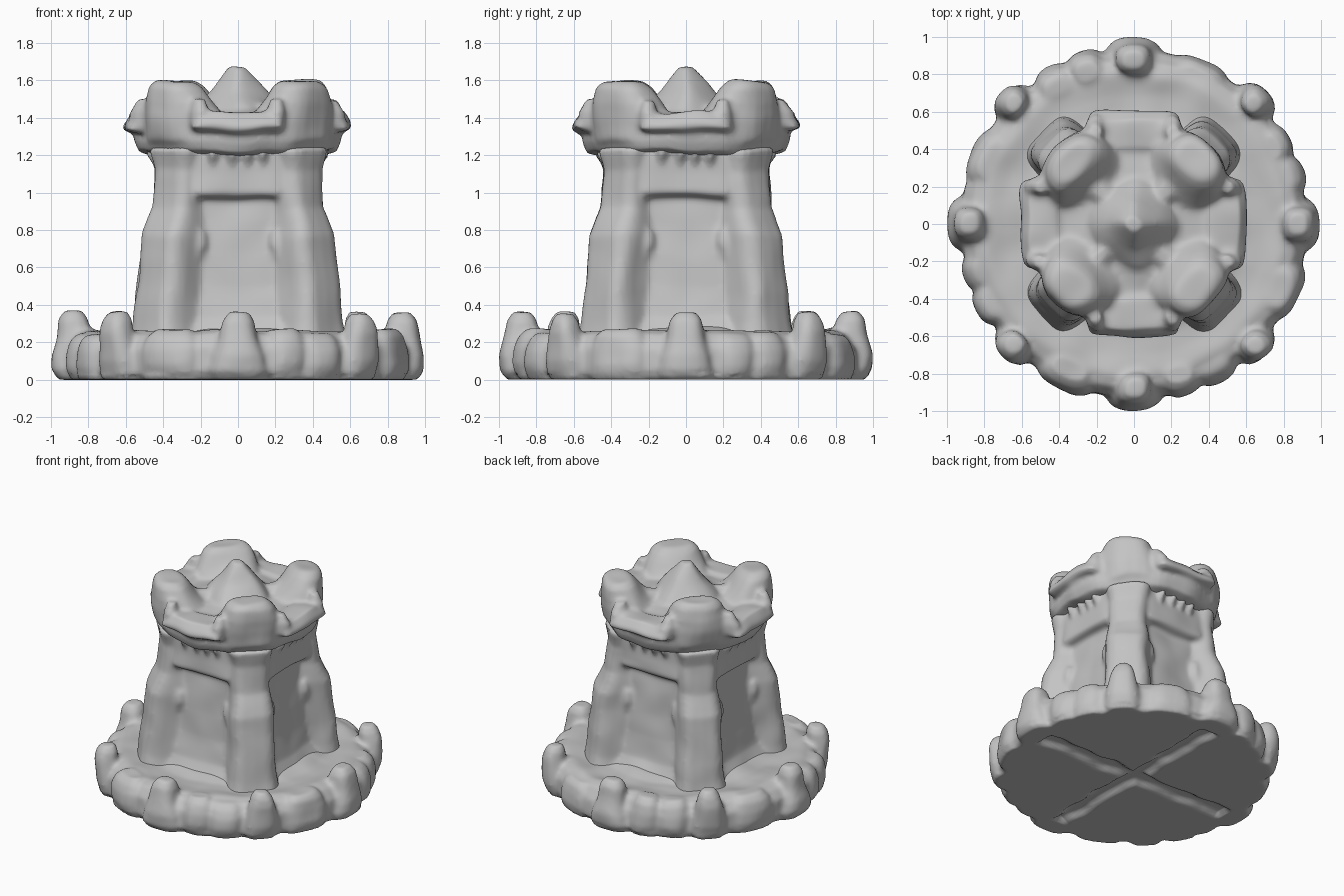
import bpy, bmesh, math, random
from mathutils import noise

random.seed(4)
cube = bpy.data.objects.get("Cube")
if cube:
    bpy.data.objects.remove(cube, do_unlink=True)

GREY = (0.55, 0.55, 0.55, 1)
stone = bpy.data.materials.new("grey stone")
stone.use_nodes = True
stone.diffuse_color = GREY
stone.node_tree.nodes["Principled BSDF"].inputs["Base Color"].default_value = GREY


def loft(bm, angle, sections, shift=0, power=2, sides=24):
    """Closed loft; each section is (height, distance out, half depth, half width)."""
    ca, sa = math.cos(math.radians(angle)), math.sin(math.radians(angle))
    rings = []
    for z, out, depth, width in sections:
        ring = []
        for i in range(sides):
            a = math.tau * i / sides
            c, s = math.cos(a), math.sin(a)
            u = out + depth * math.copysign(abs(c) ** (2 / power), c)
            v = shift + width * math.copysign(abs(s) ** (2 / power), s)
            ring.append(bm.verts.new((u * ca - v * sa, u * sa + v * ca, z)))
        rings.append(ring)
    for low, high in zip(rings, rings[1:]):
        for i in range(sides):
            j = (i + 1) % sides
            bm.faces.new((low[i], low[j], high[j], high[i]))
    bm.faces.new(rings[0][::-1])
    bm.faces.new(rings[-1])


def turned(bm, profile):
    """Round body from (height, radius) pairs."""
    loft(bm, 0, [(z, 0, r, r) for z, r in profile], sides=64)


def sculpt(name, bm, rounds=6, rough=0.012, grooves=False):
    """Fuse the pieces, soften them and give the surface a worn look."""
    bmesh.ops.recalc_face_normals(bm, faces=bm.faces)
    mesh = bpy.data.meshes.new(name)
    bm.to_mesh(mesh)
    bm.free()
    mesh.materials.append(stone)
    obj = bpy.data.objects.new(name, mesh)
    bpy.context.collection.objects.link(obj)
    fuse = obj.modifiers.new("fuse", 'REMESH')
    fuse.mode = 'VOXEL'
    fuse.voxel_size = 0.017
    soften = obj.modifiers.new("soften", 'SMOOTH')
    soften.factor = 0.5
    soften.iterations = rounds
    dg = bpy.context.evaluated_depsgraph_get()
    baked = bpy.data.meshes.new_from_object(obj.evaluated_get(dg))
    obj.modifiers.clear()
    obj.data = baked
    if not baked.materials:
        baked.materials.append(stone)
    for v in baked.vertices:
        p = v.co.copy()
        if p.z > 0.03:
            v.co += noise.noise_vector(p * 5) * rough
        elif grooves and p.length < 0.8:
            # worn shallow cross cut into the underside
            near = min(abs(p.x), abs(p.y)) + 0.03 * noise.noise(p * 6)
            v.co.z += 0.035 * max(0, min(1, (0.07 - near) / 0.04))
    for poly in baked.polygons:
        poly.use_smooth = True
    return obj


QUARTERS = (0, 90, 180, 270)

# Round base with broad rim stones and eight knobs
bm = bmesh.new()
turned(bm, [(0, 0.9), (0.05, 0.925), (0.17, 0.92), (0.24, 0.87), (0.265, 0.8),
            (0.25, 0.7), (0.25, 0.6), (0.28, 0.5)])
for q in QUARTERS:
    loft(bm, q, [(0, 0.88, 0.08, 0.14), (0.05, 0.89, 0.105, 0.15), (0.13, 0.89, 0.107, 0.13),
                 (0.22, 0.88, 0.095, 0.1), (0.32, 0.875, 0.08, 0.085), (0.362, 0.87, 0.05, 0.055)],
         power=2.6)
    loft(bm, q + 45, [(0, 0.9, 0.06, 0.11), (0.1, 0.9, 0.09, 0.12), (0.26, 0.92, 0.08, 0.09),
                      (0.32, 0.915, 0.07, 0.075), (0.362, 0.91, 0.045, 0.045)], power=2.5)
    for a, wide in ((17, 0.11), (29, 0.12), (66, 0.17)):
        top = random.uniform(0.24, 0.28)
        out = random.uniform(0.835, 0.855)
        loft(bm, q + a, [(0, out, 0.09, wide), (top * 0.3, out, 0.115, wide), (top * 0.6, out, 0.11, wide),
                         (top * 0.85, out, 0.09, wide * 0.85), (top, out, 0.05, wide * 0.6)], power=2.6)
sculpt("base", bm, rough=0.015, grooves=True)

# Tower: square core, four corner columns, lintels over the niches
bm = bmesh.new()
loft(bm, 0, [(0.15, 0, 0.56, 0.56), (0.26, 0, 0.5, 0.5), (0.34, 0, 0.455, 0.455),
             (0.5, 0, 0.425, 0.425), (0.75, 0, 0.4, 0.4), (1.0, 0, 0.375, 0.375),
             (1.22, 0, 0.36, 0.36)], power=6, sides=64)
turned(bm, [(1.13, 0.42), (1.18, 0.445), (1.24, 0.47)])
for q in QUARTERS:
    loft(bm, q + 45, [(0.15, 0.49, 0.225, 0.19), (0.3, 0.48, 0.21, 0.165), (0.65, 0.45, 0.195, 0.155),
                      (0.77, 0.44, 0.19, 0.155), (0.92, 0.395, 0.165, 0.135),
                      (1.12, 0.38, 0.16, 0.135), (1.24, 0.39, 0.17, 0.165)], power=4)
    loft(bm, q, [(0.975, 0.33, 0.1, 0.28), (1.0, 0.33, 0.12, 0.28), (1.1, 0.33, 0.11, 0.28),
                 (1.24, 0.33, 0.11, 0.28)], power=6)
    # small shoulders inside the niche and corbels under the crown
    for side in (-1, 1):
        loft(bm, q, [(0.64, 0.4, 0.03, 0.02), (0.72, 0.4, 0.05, 0.045), (0.79, 0.4, 0.04, 0.035)],
             shift=side * 0.21)
    for shift in (-0.13, -0.03, 0.05, 0.13):
        loft(bm, q, [(1.14, 0.43, 0.015, 0.012), (1.19, 0.45, 0.03, 0.022), (1.25, 0.46, 0.035, 0.025)],
             shift=shift)
sculpt("tower", bm, rounds=4)

# Crown: band, corner merlons, side balconies with horns, central peak
bm = bmesh.new()
turned(bm, [(1.2, 0.46), (1.22, 0.53), (1.28, 0.555), (1.34, 0.55), (1.38, 0.54), (1.41, 0.47),
            (1.415, 0.35), (1.44, 0.2)])
loft(bm, 0, [(1.35, 0, 0.32, 0.32), (1.46, 0, 0.23, 0.23), (1.54, 0, 0.155, 0.155),
             (1.62, 0, 0.09, 0.09), (1.67, 0, 0.045, 0.045)], power=1.5)
for q in QUARTERS:
    loft(bm, q + 45, [(1.28, 0.4, 0.17, 0.23), (1.4, 0.4, 0.19, 0.23), (1.48, 0.44, 0.15, 0.2),
                      (1.56, 0.465, 0.115, 0.165), (1.595, 0.47, 0.08, 0.12)], power=2.3)
    # low ridge from the merlon towards the peak
    loft(bm, q + 45, [(1.38, 0.22, 0.16, 0.09), (1.45, 0.24, 0.14, 0.06), (1.48, 0.26, 0.1, 0.03)])
    loft(bm, q, [(1.325, 0.49, 0.085, 0.22), (1.345, 0.49, 0.125, 0.25), (1.375, 0.49, 0.115, 0.24),
                 (1.43, 0.48, 0.08, 0.2)], power=6)
    for side in (-1, 1):
        loft(bm, q, [(1.35, 0.51, 0.08, 0.055), (1.43, 0.51, 0.07, 0.05), (1.5, 0.5, 0.035, 0.03)],
             shift=side * 0.2)
sculpt("crown", bm, rounds=5, rough=0.018)
